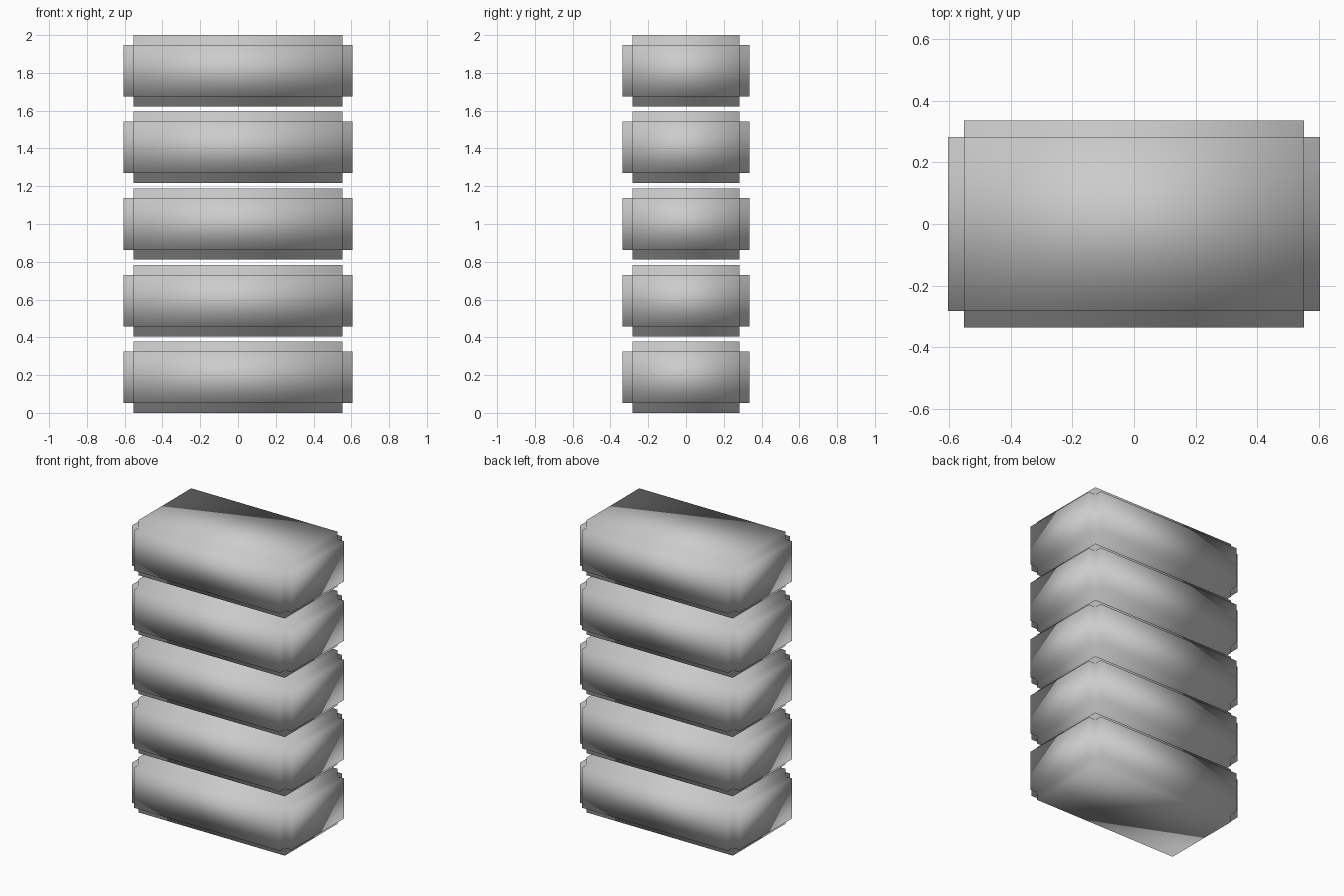
import bpy, bmesh

if "Cube" in bpy.data.objects:
    bpy.data.objects.remove(bpy.data.objects["Cube"])

COUNT, PITCH = 5, 0.4055            # stacked blocks and their spacing
HALF = (0.5525, 0.2835, 0.1365)     # half size of a block core
STEP = 0.0525                       # how far each face panel stands out

grey = bpy.data.materials.new("grey")
grey.diffuse_color = (0.6, 0.6, 0.6, 1)
grey.use_nodes = True
grey.node_tree.nodes["Principled BSDF"].inputs["Base Color"].default_value = grey.diffuse_color


def stepped_block(name, z):
    """Box whose six faces are each pushed outward, leaving notched edges."""
    bm = bmesh.new()
    bmesh.ops.create_cube(bm, size=2)
    bmesh.ops.scale(bm, vec=HALF, verts=bm.verts)
    panels = bmesh.ops.extrude_discrete_faces(bm, faces=bm.faces[:])["faces"]
    for f in panels:
        f.normal_update()
        bmesh.ops.translate(bm, vec=f.normal * STEP, verts=f.verts)
    bmesh.ops.recalc_face_normals(bm, faces=bm.faces[:])
    # rounded shading over the whole block
    for f in bm.faces:
        f.smooth = True
    mesh = bpy.data.meshes.new(name)
    bm.to_mesh(mesh)
    bm.free()
    mesh.materials.append(grey)
    obj = bpy.data.objects.new(name, mesh)
    obj.location.z = z
    bpy.context.collection.objects.link(obj)


# stack of blocks, bottom to top
for i in range(COUNT):
    stepped_block(f"block_{i + 1}", HALF[2] + STEP + i * PITCH)
